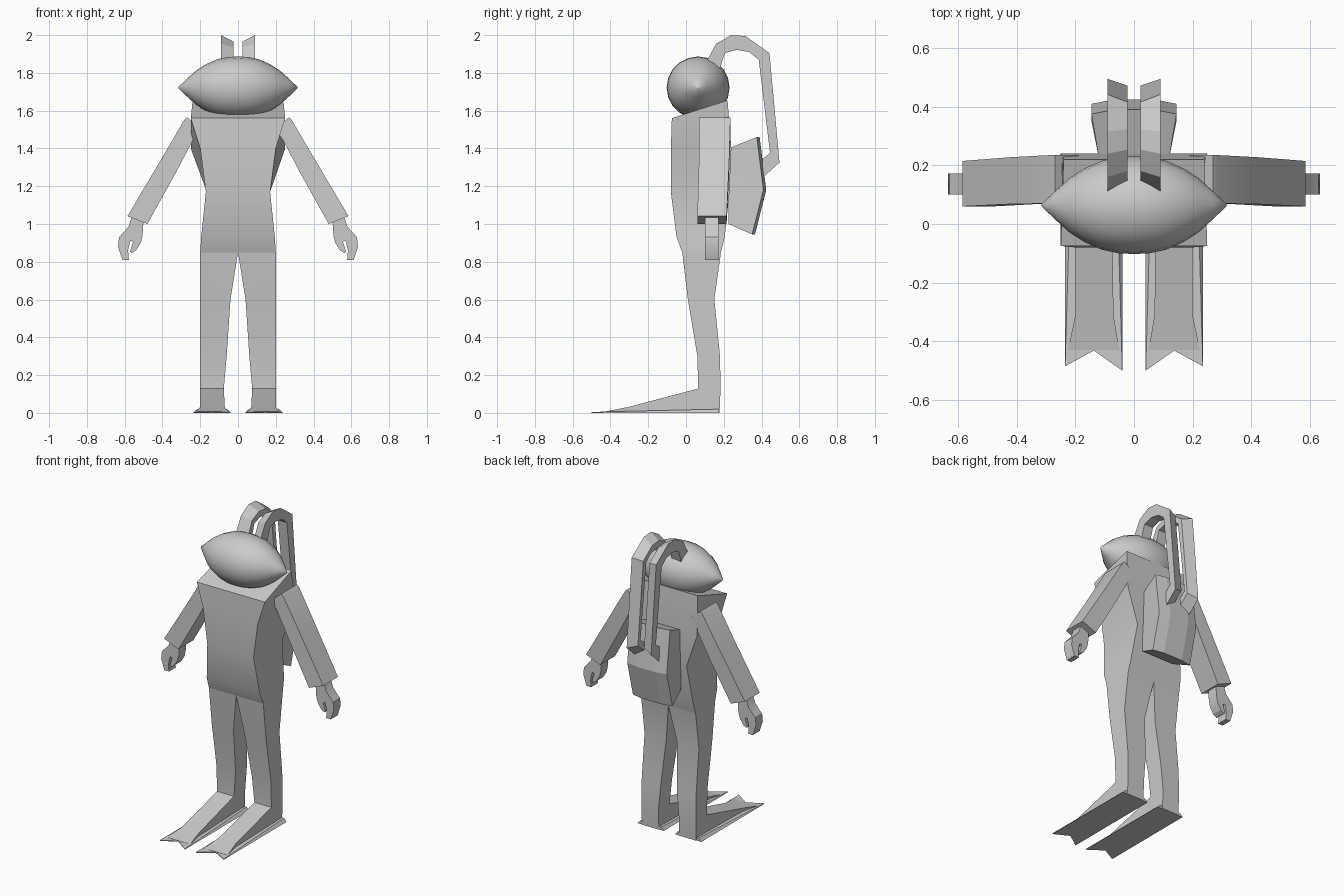
import bpy, bmesh, math

if "Cube" in bpy.data.objects:
    bpy.data.objects.remove(bpy.data.objects["Cube"])

mat = bpy.data.materials.new("plain grey")
mat.diffuse_color = (0.6, 0.6, 0.6, 1)
mat.use_nodes = True
mat.node_tree.nodes["Principled BSDF"].inputs["Base Color"].default_value = mat.diffuse_color


def finish(name, bm, mirror=False, angle=25):
    bmesh.ops.recalc_face_normals(bm, faces=bm.faces[:])
    me = bpy.data.meshes.new(name)
    bm.to_mesh(me)
    bm.free()
    me.materials.append(mat)
    ob = bpy.data.objects.new(name, me)
    bpy.context.collection.objects.link(ob)
    if mirror:
        ob.modifiers.new("mirror", 'MIRROR')
    bpy.ops.object.select_all(action='DESELECT')
    ob.select_set(True)
    bpy.context.view_layer.objects.active = ob
    bpy.ops.object.shade_smooth_by_angle(angle=math.radians(angle))
    return ob


def loft(name, rings, mirror=False, angle=25):
    """Skin a list of equal-length point rings and cap both ends."""
    bm = bmesh.new()
    vs = [[bm.verts.new(p) for p in r] for r in rings]
    n = len(vs[0])
    for a, b in zip(vs, vs[1:]):
        for i in range(n):
            j = (i + 1) % n
            bm.faces.new((a[i], a[j], b[j], b[i]))
    bm.faces.new(vs[0])
    bm.faces.new(vs[-1])
    return finish(name, bm, mirror, angle)


# Torso: z front, z back, half width front, half width back, y front, y back
torso = [(.85, .85, .2, .2, -.02, .185), (.93, .93, .195, .195, -.05, .205),
         (1.17, 1.17, .17, .165, -.08, .23), (1.4, 1.4, .2, .25, -.08, .24),
         (1.56, 1.655, .25, .24, -.075, .22)]
loft("torso", [[(-f, yf, zf), (f, yf, zf), (b, yb, zb), (-b, yb, zb)]
               for zf, zb, f, b, yf, yb in torso])

# Legs: z, x inner, x outer, y front, y back
legs = [(.85, 0, .2, -.02, .185), (.6, .04, .2, .01, .15),
        (.3, .06, .2, .06, .18), (.13, .075, .2, .065, .183), (0.01, .075, .2, .065, .178)]
loft("leg", [[(a, f, z), (b, f, z), (b, k, z), (a, k, z)] for z, a, b, f, k in legs], True)

# Swim fins: wedge over the foot and a notched blade below
wedge = [(.178, .075, .2, .129), (.066, .075, .2, .129), (-.31, .07, .2, .03), (-.43, .05, .225, .007)]
loft("fin_wedge", [[(a, y, 0), (b, y, 0), (b, y, z), (a, y, z)] for y, a, b, z in wedge], True, 10)
blade = [(.04, .175), (.04, -.5), (.137, -.432), (.235, -.485), (.235, .175)]
loft("fin_blade", [[(x, y, 0) for x, y in blade],
                   [(.137 + (x - .137) * (.8 if y > 0 else 1), y, .02 if y > 0 else .005)
                    for x, y in blade]], True)

# Arms: outer edge x z, inner edge x z, y front, y back
arms = [(.27, 1.565, .19, 1.5, .07, .235), (.285, 1.55, .235, 1.45, .07, .235),
        (.42, 1.32, .335, 1.26, .068, .228), (.585, 1.042, .48, 1.0, .06, .215)]
loft("arm", [[(xo, f, zo), (xo, b, zo), (xi, b, zi), (xi, f, zi)]
             for xo, zo, xi, zi, f, b in arms], True)

# Hands: extruded mitten outline with hooked fingers
hand = [(.5, 1.02), (.505, .94), (.515, .9), (.54, .86), (.565, .845), (.572, .855), (.555, .905),
        (.57, .912), (.582, .86), (.578, .81), (.612, .81), (.635, .88), (.63, .93),
        (.58, .985), (.562, 1.04)]
loft("hand", [[(x, y, z) for x, z in hand] for y in (.1, .172)], True)

# Head: smooth lemon shape turned about the x axis
half = [(.315, .004), (.27, .047), (.22, .092), (.17, .124), (.11, .15), (.055, .162)]
prof = [(-x, r) for x, r in half] + [(0, .165)] + half[::-1]
N = 20
loft("head", [[(x, .064 + 1.01 * r * math.cos(2 * math.pi * i / N),
                1.722 + r * math.sin(2 * math.pi * i / N)) for i in range(N)]
              for x, r in prof], angle=50)

# Backpack: z front, z back, y of the back panel
pack = [(1.4, 1.46, .39), (1.18, 1.18, .425), (1.0, .945, .365)]
loft("backpack", [[(-.12, .225, zf), (.12, .225, zf), (.145, y - .015, zb), (.07, y, zb),
                   (-.07, y, zb), (-.145, y - .015, zb)] for zf, zb, y in pack], angle=10)

# Air hoses: outer y z, inner y z along the arch
hose = [(.11, 1.865, .18, 1.825), (.16, 1.955, .206, 1.905), (.24, 2.0, .27, 1.922),
        (.315, 1.995, .335, 1.91), (.442, 1.905, .385, 1.87), (.495, 1.325, .445, 1.375),
        (.405, 1.245, .405, 1.345)]
rings = []
for yo, zo, yi, zi in hose:
    t = .45
    rings.append([(.09, yo, zo), (.09, yi, zi), (.023, yi, zi),
                  (.023, yo + (yi - yo) * t, zo + (zi - zo) * t)])
loft("air_hose", rings, True, 10)
